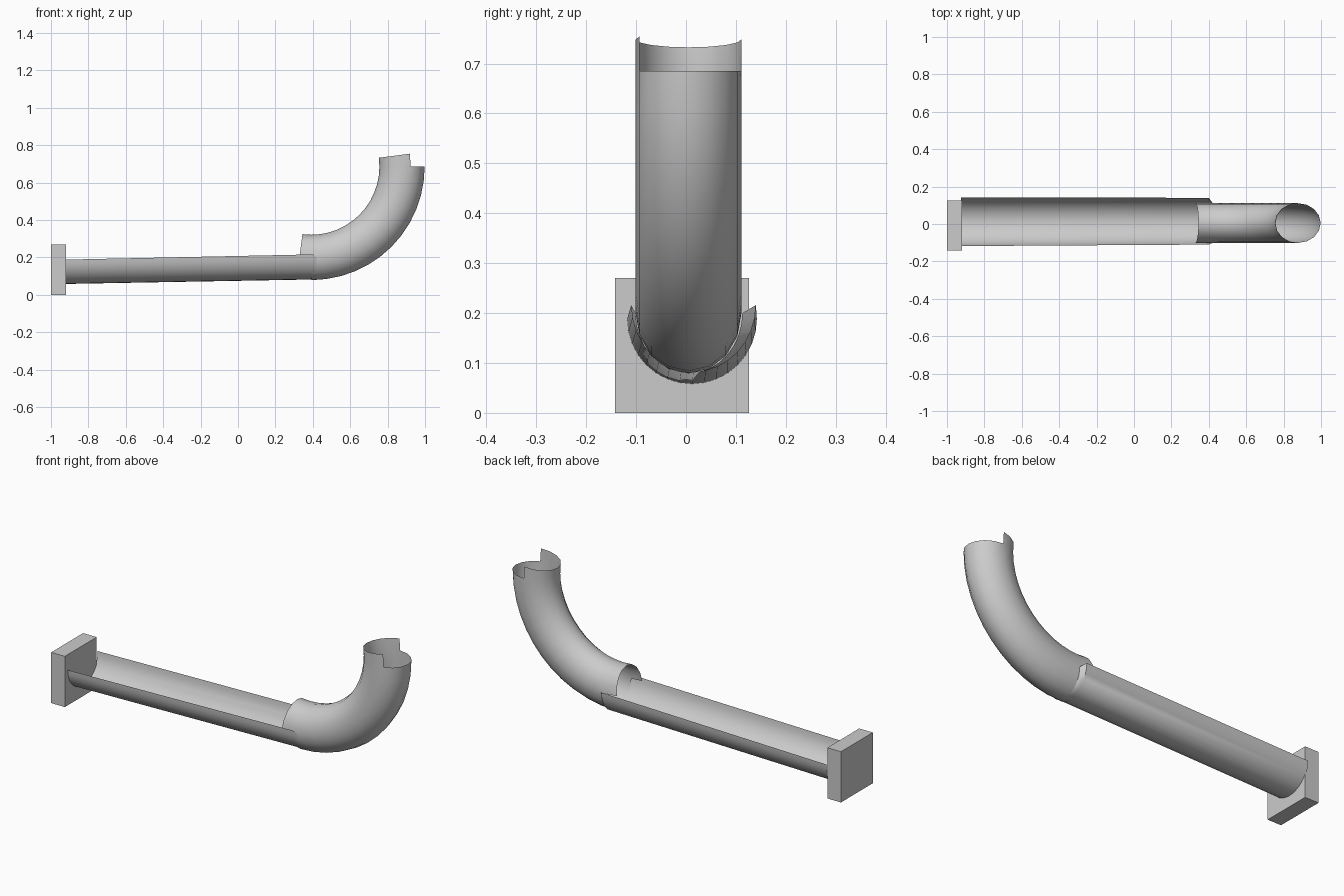
import bpy, bmesh
from math import sin, cos, pi, radians

if "Cube" in bpy.data.objects:
    bpy.data.objects.remove(bpy.data.objects["Cube"])

def make_object(name, bm, smooth=True):
    bmesh.ops.recalc_face_normals(bm, faces=bm.faces)
    me = bpy.data.meshes.new(name)
    bm.to_mesh(me)
    bm.free()
    ob = bpy.data.objects.new(name, me)
    bpy.context.collection.objects.link(ob)
    if smooth:
        bpy.ops.object.select_all(action='DESELECT')
        ob.select_set(True)
        bpy.context.view_layer.objects.active = ob
        bpy.ops.object.shade_smooth_by_angle(angle=radians(40))
    return ob

def loft(bm, rings, closed=False, keep=lambda i, j: True):
    """Bridge rows of points with quads, skipping those rejected by keep."""
    rows = [[bm.verts.new(p) for p in ring] for ring in rings]
    n = len(rows[0])
    for i in range(len(rows) - 1):
        for j in range(n if closed else n - 1):
            if keep(i, j):
                k = (j + 1) % n
                bm.faces.new((rows[i][j], rows[i][k], rows[i + 1][k], rows[i + 1][j]))
    loose = [v for v in bm.verts if not v.link_faces]
    bmesh.ops.delete(bm, geom=loose, context='VERTS')

# End block
bm = bmesh.new()
bmesh.ops.create_cube(bm, size=1)
for v in bm.verts:
    v.co = (-0.96 + v.co.x * 0.08, -0.008 + v.co.y * 0.268, 0.135 + v.co.z * 0.27)
make_object("end_block", bm, smooth=False)

# Half-round trough, tilted slightly upward, with a lip closing onto the pipe
def half_ring(x, y, z, ry, rz, n=16):
    return [(x, y - ry * cos(pi * j / n), z - rz * sin(pi * j / n)) for j in range(n + 1)]

bm = bmesh.new()
loft(bm, [half_ring(-0.925, 0.012, 0.188, 0.13, 0.13),
          half_ring(0.40, 0.015, 0.216, 0.125, 0.134),
          half_ring(0.42, 0.006, 0.20, 0.107, 0.12)])
make_object("trough", bm)

# Bent pipe of oval section; both ends carry one partial extra band
SIDES, STEPS, STEP = 16, 12, radians(7.5)
BX, BY, BZ, R = 0.392, 0.005, 0.685, 0.485

def pipe_ring(i):
    a = i * STEP
    ring = []
    for j in range(SIDES):
        t = 2 * pi * j / SIDES
        r = R + 0.121 * cos(t)
        ring.append((BX + r * sin(a), BY + 0.106 * sin(t), BZ - r * cos(a)))
    return ring

def keep_pipe(i, j):
    if i == 0:
        return 4 <= j < 12
    if i == STEPS + 1:
        return 4 <= j < 13
    return True

bm = bmesh.new()
loft(bm, [pipe_ring(i) for i in range(-1, STEPS + 2)], True, keep_pipe)
make_object("bent_pipe", bm)
